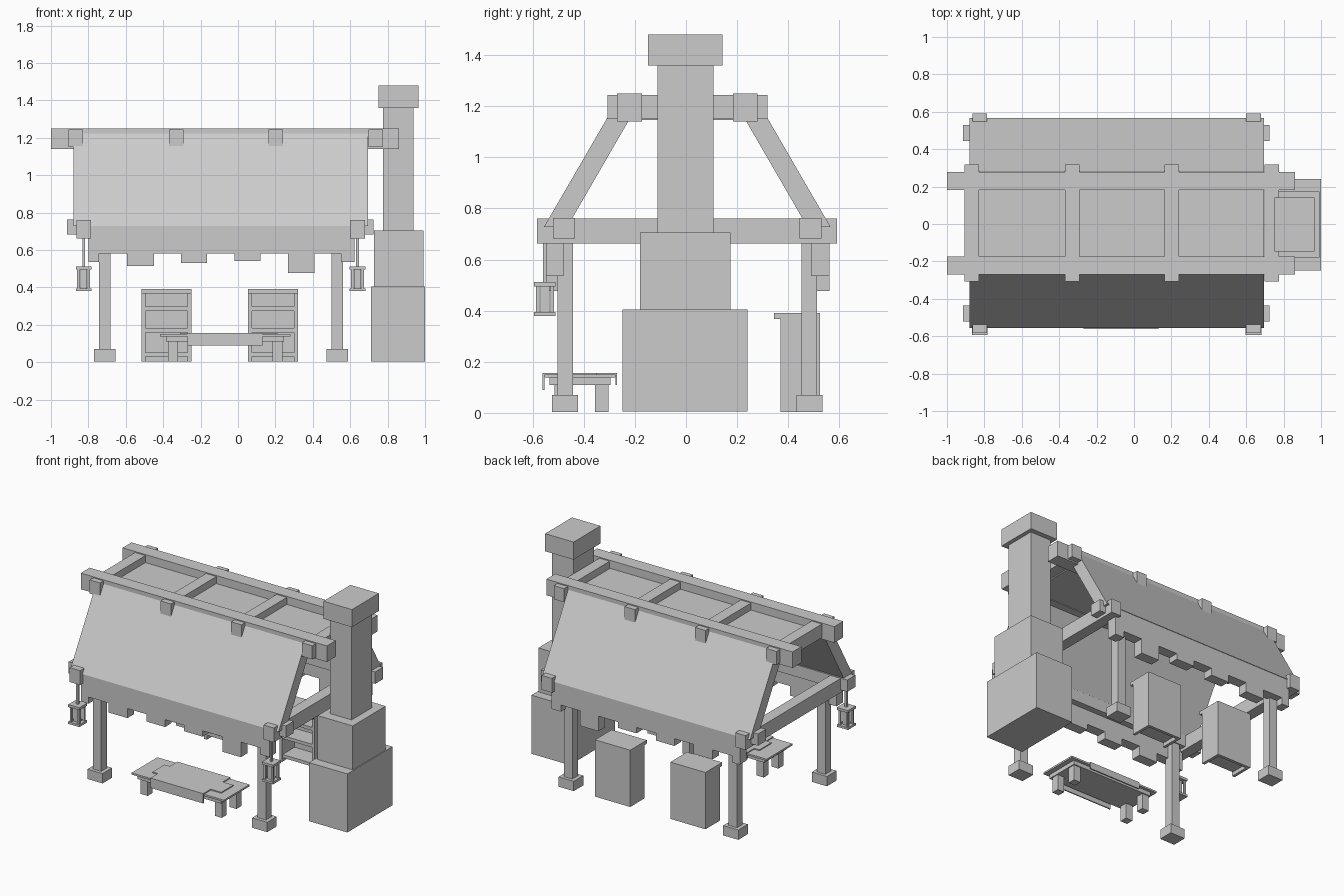
import bpy, bmesh


def mesh_object(name, bm):
    bmesh.ops.recalc_face_normals(bm, faces=bm.faces)
    me = bpy.data.meshes.new(name)
    bm.to_mesh(me)
    bm.free()
    ob = bpy.data.objects.new(name, me)
    bpy.context.collection.objects.link(ob)
    return ob


def boxes(name, *specs):
    """One object from boxes given as (x0, x1, y0, y1, z0, z1)."""
    bm = bmesh.new()
    for x0, x1, y0, y1, z0, z1 in specs:
        vs = bmesh.ops.create_cube(bm, size=1)["verts"]
        for v in vs:
            v.co.x = x1 if v.co.x > 0 else x0
            v.co.y = y1 if v.co.y > 0 else y0
            v.co.z = z1 if v.co.z > 0 else z0
    return mesh_object(name, bm)


def extrude_x(name, profile, x0, x1):
    """Extrude a y-z profile along x."""
    bm = bmesh.new()
    f = bm.faces.new([bm.verts.new((x0, y, z)) for y, z in profile])
    r = bmesh.ops.extrude_face_region(bm, geom=[f])
    for v in r["geom"]:
        if isinstance(v, bmesh.types.BMVert):
            v.co.x = x1
    return mesh_object(name, bm)


YC = 0.005  # centre line of the timber frame


def span(side, a, b):
    """y range at distances a..b from the centre line, on one side."""
    return tuple(sorted((YC + side * a, YC + side * b)))


# Chimney
boxes("chimney_base", (0.71, 1.0, -0.248, 0.24, 0.005, 0.405))
boxes("chimney_middle", (0.728, 0.993, -0.18, 0.175, 0.405, 0.705))
boxes("chimney_shaft", (0.775, 0.937, -0.112, 0.108, 0.705, 1.36))
boxes("chimney_cap", (0.75, 0.965, -0.148, 0.142, 1.36, 1.48))

# Frame, roof and valance, mirrored front and back
tabs = [(-0.80, -0.742, 0.535), (-0.593, -0.449, 0.515), (-0.305, -0.165, 0.53),
        (-0.02, 0.12, 0.54), (0.268, 0.408, 0.477), (0.552, 0.623, 0.535)]
for side, label in ((-1, "front"), (1, "back")):
    y0, y1 = span(side, 0.178, 0.274)
    boxes(label + "_ridge_beam", (-1.0, 0.86, y0, y1, 1.14, 1.25))
    y0, y1 = span(side, 0.44, 0.525)
    boxes(label + "_eave_beam", (-0.915, 0.725, y0, y1, 0.682, 0.763))
    prof = [(0.561, 0.727), (0.47, 0.727), (0.178, 1.232), (0.268, 1.232)]
    extrude_x(label + "_roof_slope", [(YC + side * y, z) for y, z in prof], -0.88, 0.695)
    y0, y1 = span(side, 0.485, 0.557)
    boxes(label + "_valance", (-0.80, 0.623, y0, y1, 0.58, 0.727),
          *[(a, b, y0, y1, z, 0.58) for a, b, z in tabs])
    for x, end in ((-0.713, "left"), (0.531, "right")):
        y0, y1 = span(side, 0.447, 0.508)
        boxes(f"{label}_{end}_post", (x - 0.031, x + 0.031, y0, y1, 0.06, 0.69))
        y0, y1 = span(side, 0.427, 0.53)
        boxes(f"{label}_{end}_foot", (x - 0.057, x + 0.057, y0, y1, 0.003, 0.07))

# Ceiling between the ridge beams and its cross beams
boxes("roof_top_panel", (-0.88, 0.695, -0.18, 0.19, 1.145, 1.195))
for i, x in enumerate((-0.867, -0.331, 0.202, 0.737)):
    boxes(f"ridge_cross_beam_{i}", (x - 0.039, x + 0.039, -0.307, 0.318, 1.15, 1.243))

# Lower cross beams with a hanging lantern at each front end
for x, end in ((-0.825, "left"), (0.639, "right")):
    boxes(end + "_tie_beam", (x - 0.039, x + 0.039, -0.582, 0.59, 0.662, 0.76))
    ly = -0.552
    boxes(end + "_lantern_rope", (x - 0.007, x + 0.007, ly - 0.007, ly + 0.007, 0.5, 0.67))
    parts = [(x - 0.042, x + 0.042, ly - 0.042, ly + 0.042, a, b)
             for a, b in ((0.38, 0.395), (0.495, 0.512))]
    parts += [(x + sx * 0.028 - 0.007, x + sx * 0.028 + 0.007,
               ly + sy * 0.028 - 0.007, ly + sy * 0.028 + 0.007, 0.395, 0.495)
              for sx in (-1, 1) for sy in (-1, 1)]
    parts.append((x - 0.018, x + 0.018, ly - 0.018, ly + 0.018, 0.395, 0.495))
    boxes(end + "_lantern", *parts)

# Shelf cabinets, open to the front
for x, end in ((-0.382, "left"), (0.187, "right")):
    a, b = x - 0.133, x + 0.133
    boxes(end + "_shelf_case",
          (a, a + 0.02, 0.37, 0.525, 0.003, 0.37), (b - 0.02, b, 0.37, 0.525, 0.003, 0.37),
          (a, b, 0.505, 0.525, 0.003, 0.37), (a, b, 0.345, 0.525, 0.367, 0.391))
    boxes(end + "_shelf_boards",
          *[(a + 0.02, b - 0.02, 0.375, 0.505, z, z + 0.022) for z in (0.03, 0.16, 0.275)])

# Low table with cloth
boxes("table_top", (-0.417, 0.28, -0.553, -0.275, 0.138, 0.15))
boxes("table_apron", (-0.385, 0.245, -0.535, -0.295, 0.11, 0.138))
for i, x in enumerate((-0.375, 0.185)):
    for j, y in enumerate((-0.515, -0.356)):
        boxes(f"table_leg_{i}{j}", (x, x + 0.053, y, y + 0.053, 0.003, 0.112))
boxes("table_cloth",
      (-0.27, 0.13, -0.56, -0.27, 0.148, 0.157), (-0.31, 0.21, -0.48, -0.35, 0.148, 0.157),
      (-0.27, 0.13, -0.561, -0.553, 0.09, 0.157), (-0.27, 0.13, -0.276, -0.269, 0.11, 0.157))
